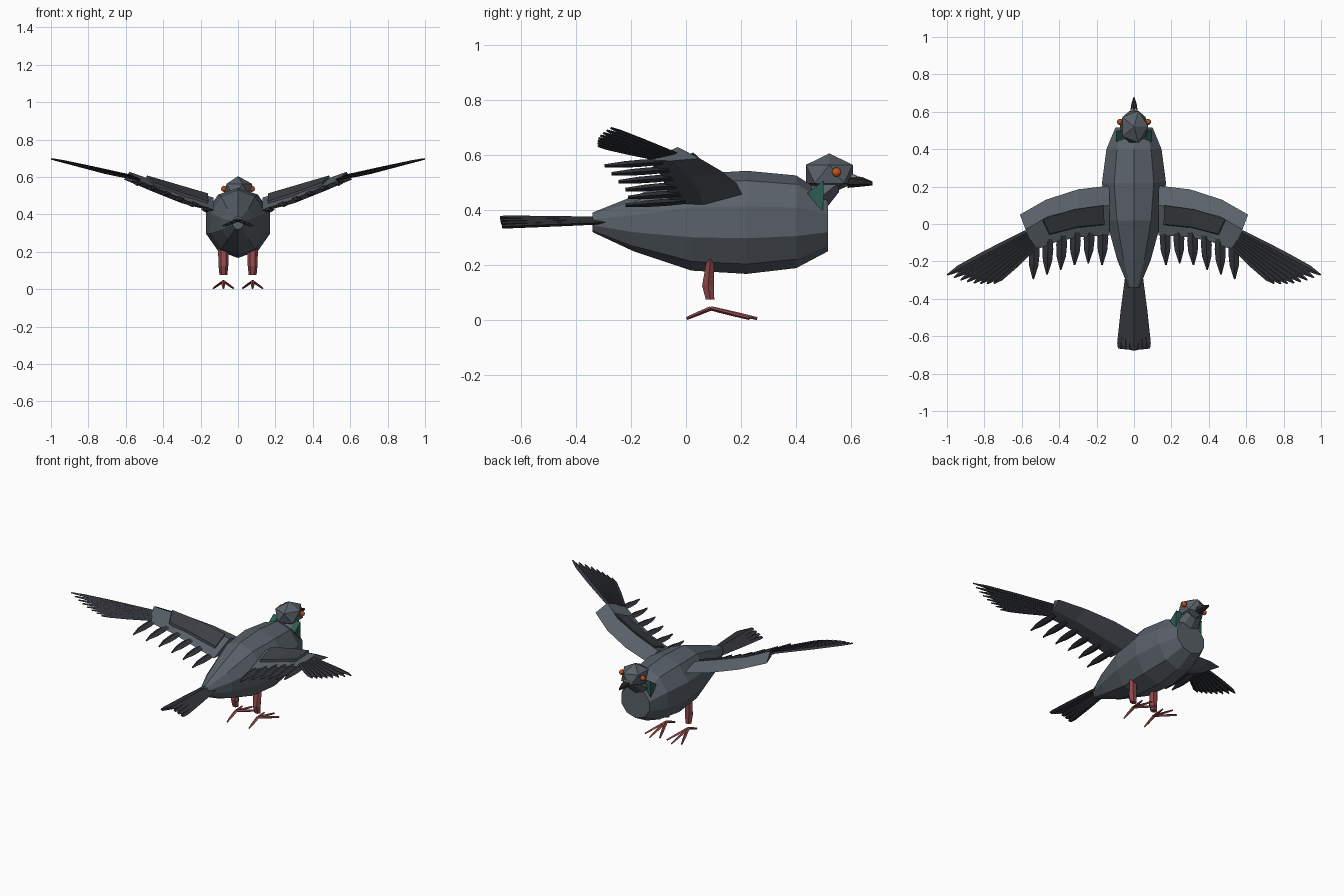
import bpy, bmesh, math
from mathutils import Vector, Matrix

if "Cube" in bpy.data.objects:
    bpy.data.objects.remove(bpy.data.objects["Cube"])


def material(name, rgb):
    m = bpy.data.materials.new(name)
    m.diffuse_color = (*rgb, 1)
    m.use_nodes = True
    m.node_tree.nodes["Principled BSDF"].inputs["Base Color"].default_value = m.diffuse_color
    return m


GREY = material("slate", (0.10, 0.12, 0.14))
DARK = material("dark_feather", (0.03, 0.034, 0.04))
BAR = material("wing_bar", (0.045, 0.052, 0.06))
GREEN = material("green_sheen", (0.025, 0.11, 0.09))
RED = material("leg_red", (0.28, 0.065, 0.07))
ORANGE = material("eye_orange", (0.6, 0.1, 0.015))
BLACK = material("beak_black", (0.02, 0.02, 0.022))
PALE = material("pale_cere", (0.5, 0.5, 0.5))


def finish(name, bm, mat, mirror=False):
    bmesh.ops.recalc_face_normals(bm, faces=bm.faces)
    me = bpy.data.meshes.new(name)
    bm.to_mesh(me)
    bm.free()
    me.materials.append(mat)
    ob = bpy.data.objects.new(name, me)
    bpy.context.collection.objects.link(ob)
    if mirror:
        ob.modifiers.new("mirror", "MIRROR").use_mirror_merge = False
    return ob


def add_loft(bm, rings):
    loops = [[bm.verts.new(p) for p in r] for r in rings]
    n = len(loops[0])
    for a, b in zip(loops, loops[1:]):
        for i in range(n):
            j = (i + 1) % n
            bm.faces.new((a[i], a[j], b[j], b[i]))
    bm.faces.new(loops[0])
    bm.faces.new(loops[-1][::-1])


def loft(name, rings, mat, mirror=False):
    bm = bmesh.new()
    add_loft(bm, rings)
    return finish(name, bm, mat, mirror)


def add_blade(bm, base, tip, profile, thick):
    """Diamond-section blade; profile = (fraction of length, half width)."""
    base, tip = Vector(base), Vector(tip)
    d = tip - base
    side = d.cross(Vector((0, 0, 1))).normalized()
    up = side.cross(d).normalized()
    wmax = max(w for _, w in profile)
    rings = []
    for t, w in profile:
        c, h = base + d * t, up * thick * (0.4 + 0.6 * w / wmax)
        rings.append([c + side * w, c + h, c - side * w, c - h])
    add_loft(bm, rings)


def ellipsoid(name, centre, scale, mat, subdiv, mirror=False):
    bm = bmesh.new()
    bmesh.ops.create_icosphere(bm, subdivisions=subdiv, radius=1,
                               matrix=Matrix.Translation(centre) @ Matrix.Diagonal((*scale, 1)))
    return finish(name, bm, mat, mirror)


def ring_y(y, zc, rx, rz, n=10):
    return [(rx * math.sin(2 * math.pi * i / n), y, zc - rz * math.cos(2 * math.pi * i / n))
            for i in range(n)]


# Body: ten-sided barrel along y
loft("body", [ring_y(*r) for r in (
    (-0.34, 0.355, 0.03, 0.035), (-0.19, 0.35, 0.095, 0.10), (0.02, 0.355, 0.155, 0.175),
    (0.22, 0.355, 0.18, 0.187), (0.40, 0.357, 0.155, 0.168), (0.515, 0.35, 0.105, 0.10))], GREY)

# Neck, head, beak and eyes
loft("neck", [ring_y(0.44, 0.41, 0.09, 0.07, 8), ring_y(0.50, 0.455, 0.075, 0.06, 8),
              ring_y(0.555, 0.50, 0.05, 0.035, 8)], GREY)
ellipsoid("head", (0, 0.52, 0.53), (0.085, 0.10, 0.075), GREY, 1)
loft("beak", [ring_y(0.585, 0.504, 0.026, 0.024, 6), ring_y(0.64, 0.502, 0.017, 0.017, 6),
              ring_y(0.677, 0.496, 0.004, 0.007, 6)], BLACK)
ellipsoid("cere", (0.009, 0.607, 0.522), (0.009, 0.014, 0.008), PALE, 1, True)
ellipsoid("eye", (0.075, 0.546, 0.537), (0.016, 0.017, 0.017), ORANGE, 2, True)

# Green neck patches: flat triangular plates
tri = [(0.44, 0.462), (0.50, 0.507), (0.497, 0.39)]
loft("neck_patch", [[(0.06, y, z) for y, z in tri], [(0.097, y, z) for y, z in tri]], GREEN, True)

# Wing arm: four-point section (lead, ridge, trail, underside) at four stations
LEAD = [(0.13, 0.205, 0.455), (0.30, 0.185, 0.495), (0.47, 0.13, 0.54), (0.61, 0.05, 0.587)]
RIDGE = [(0.13, 0.10, 0.49), (0.30, 0.08, 0.54), (0.46, 0.04, 0.585), (0.58, -0.03, 0.628)]
TRAIL = [(0.13, -0.06, 0.425), (0.28, -0.07, 0.475), (0.40, -0.09, 0.525), (0.53, -0.14, 0.58)]
UNDER = [(0.13, 0.065, 0.415), (0.30, 0.05, 0.46), (0.45, 0.01, 0.52), (0.57, -0.05, 0.578)]
loft("wing", list(zip(LEAD, RIDGE, TRAIL, UNDER)), GREY, True)


def along(path, u):
    i = min(int(u), len(path) - 2)
    return Vector(path[i]).lerp(Vector(path[i + 1]), u - i)


# Dark bar lying on the rear upper slope of the wing
rings = []
for u in (0.2, 1.15, 2.25):
    r, t = along(RIDGE, u), along(TRAIL, u)
    a, b = r.lerp(t, 0.0), r.lerp(t, 0.64)
    up = Vector((-0.003, 0.004, 0.013))
    rings.append([a + up, b + up, b - up, a - up])
loft("wing_covert_bar", rings, BAR, True)

# Secondary feathers along the trailing edge
bm = bmesh.new()
tips_y = (-0.22, -0.21, -0.22, -0.245, -0.27, -0.295)
for i, ty in enumerate(tips_y):
    x = 0.168 + 0.0735 * i
    z = 0.425 + 0.0285 * i
    base_y = 0.0 - 0.085 * (i / 5) ** 1.5
    add_blade(bm, (x - 0.004, base_y, z + 0.008), (x + 0.003, ty, z - 0.008),
              ((0, 0.022), (0.35, 0.029), (0.65, 0.025), (1, 0.004)), 0.013)
finish("secondary_feathers", bm, DARK, True)

# Primary feathers: fan at the wing tip
bm = bmesh.new()
N = 8
for i in range(N):
    t = i / (N - 1)
    base = Vector((0.575, -0.045, 0.607)).lerp(Vector((0.53, -0.12, 0.588)), t)
    tip = Vector((0.998, -0.272, 0.697)).lerp(Vector((0.75, -0.318, 0.632)), t)
    tip.y -= 0.018 * math.sin(math.pi * t)
    add_blade(bm, base, tip, ((0, 0.014), (0.5, 0.02), (0.85, 0.018), (1, 0.004)), 0.008)
finish("primary_feathers", bm, DARK, True)

# Tail: seven blunt feathers in a shallow arched fan
bm = bmesh.new()
for i in range(-3, 4):
    k = abs(i) / 3
    add_blade(bm, (0.010 * i, -0.27, 0.368 - 0.012 * k), (0.024 * i, -0.675 + 0.008 * k, 0.372 - 0.032 * k),
              ((0, 0.016), (0.5, 0.021), (0.93, 0.021), (1, 0.014)), 0.008)
finish("tail_feathers", bm, DARK)

# Legs: bent six-sided shanks
rings = []
for y, z, rx, ry in ((0.088, 0.22, 0.029, 0.015), (0.08, 0.125, 0.026, 0.025), (0.087, 0.076, 0.021, 0.018)):
    rings.append([(0.078 + rx * math.cos(a * math.pi / 3), y + ry * math.sin(a * math.pi / 3), z)
                  for a in range(6)])
loft("leg", rings, RED, True)

# Feet: three front toes and one hind toe
bm = bmesh.new()
for x, y in ((0.025, 0.23), (0.078, 0.258), (0.131, 0.23), (0.078, 0.002)):
    add_blade(bm, (0.078, 0.09, 0.043), (x, y, 0.006), ((0, 0.011), (0.6, 0.009), (1, 0.005)), 0.008)
finish("foot", bm, RED, True)
